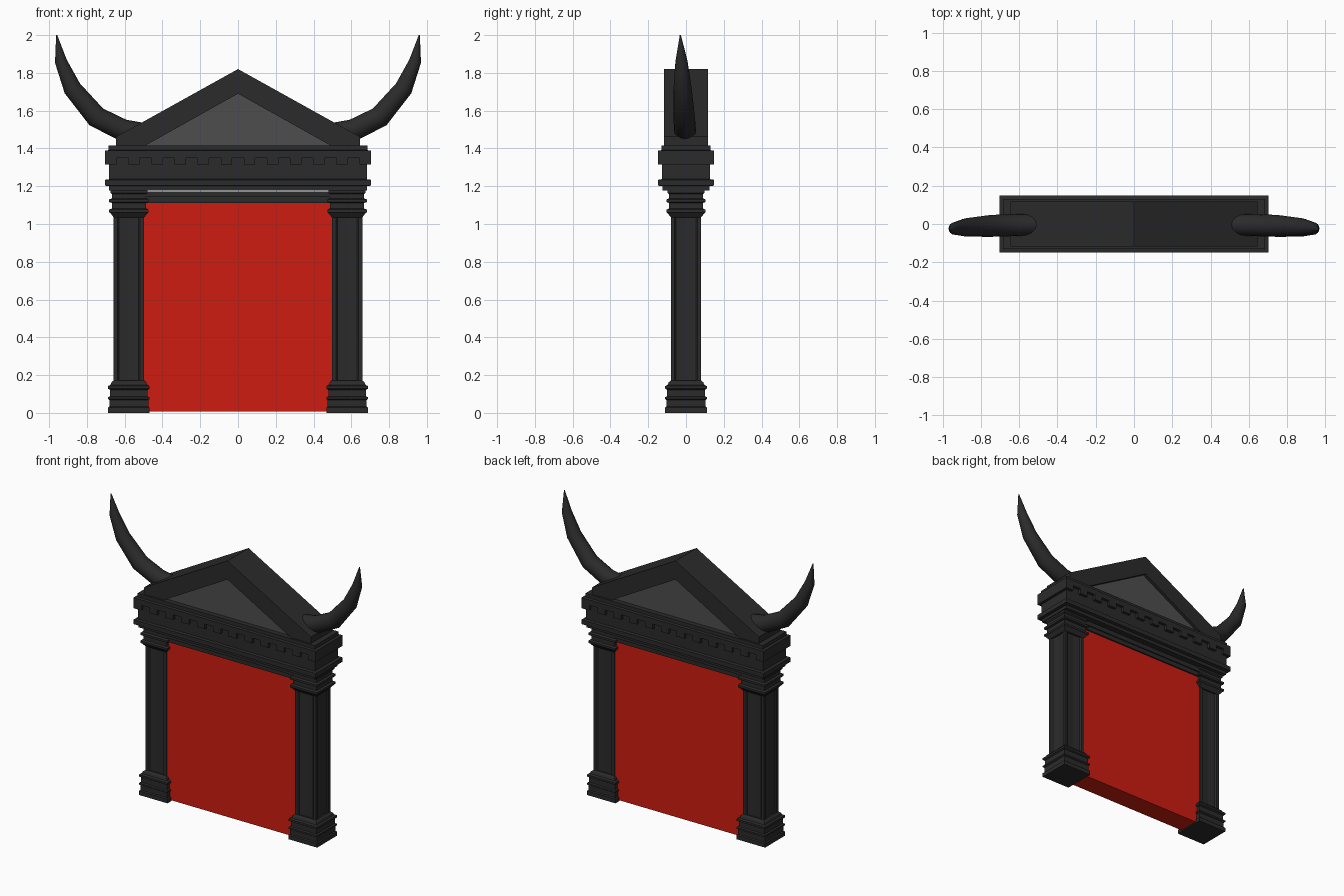
import bpy, bmesh
from mathutils import Vector

if "Cube" in bpy.data.objects:
    bpy.data.objects.remove(bpy.data.objects["Cube"])


def material(name, rgb):
    m = bpy.data.materials.new(name)
    m.diffuse_color = (*rgb, 1)
    m.use_nodes = True
    m.node_tree.nodes["Principled BSDF"].inputs["Base Color"].default_value = m.diffuse_color
    return m


STONE = material("dark_stone", (0.024, 0.024, 0.024))
SLATE = material("grey_slate", (0.075, 0.075, 0.075))
RED = material("red_panel", (0.62, 0.012, 0.005))


def loft(name, rings, mat, smooth=False):
    """Closed skin through rings that all have the same number of points."""
    bm = bmesh.new()
    vs = [[bm.verts.new(p) for p in ring] for ring in rings]
    n = len(rings[0])
    for a, b in zip(vs, vs[1:]):
        for i in range(n):
            j = (i + 1) % n
            bm.faces.new((a[i], a[j], b[j], b[i]))
    bm.faces.new(vs[0][::-1])
    bm.faces.new(vs[-1])
    bmesh.ops.recalc_face_normals(bm, faces=bm.faces)
    me = bpy.data.meshes.new(name)
    bm.to_mesh(me)
    bm.free()
    me.materials.append(mat)
    ob = bpy.data.objects.new(name, me)
    bpy.context.collection.objects.link(ob)
    if smooth:
        bpy.context.view_layer.objects.active = ob
        ob.select_set(True)
        bpy.ops.object.shade_smooth_by_angle()
        ob.select_set(False)
    return ob


def rect(cx, hx, hy, z):
    return [(cx - hx, -hy, z), (cx + hx, -hy, z), (cx + hx, hy, z), (cx - hx, hy, z)]


def box(name, hx, hy, z0, z1, mat=STONE, cx=0):
    return loft(name, [rect(cx, hx, hy, z0), rect(cx, hx, hy, z1)], mat)


def extrude_y(name, pts, y0, y1, mat):
    return loft(name, [[(x, y, z) for x, z in pts] for y in (y0, y1)], mat)


# stepped mouldings as (half width, height)
BASE = [(.11, 0), (.11, .028), (.103, .034), (.103, .068), (.11, .073), (.11, .083),
        (.10, .088), (.10, .122), (.11, .128), (.11, .142), (.097, .148), (.092, .162), (.08, .172)]
CAPITAL = [(.08, 1.035), (.098, 1.058), (.104, 1.062), (.104, 1.076), (.09, 1.082), (.09, 1.112),
           (.104, 1.116), (.104, 1.13), (.09, 1.136), (.09, 1.158), (.098, 1.165), (.098, 1.182)]

# shaft cross-section: one hollowed side turned four times
side = [(-.08, -.08), (-.06, -.08), (-.052, -.071), (0, -.067), (.052, -.071), (.06, -.08)]
section = []
for turn in range(4):
    section += side
    side = [(-y, x) for x, y in side]

# horn path as (x, y, z, radius)
HORN = [(.50, -.003, 1.48, .055), (.61, -.005, 1.497, .058), (.75, -.01, 1.567, .057),
        (.877, -.018, 1.718, .048), (.938, -.024, 1.862, .032), (.96, -.03, 2.0, .003)]

for s, label in ((-1, "left"), (1, "right")):
    # pillars
    cx = s * .578
    loft(label + "_pillar_base", [rect(cx, h, h, z) for h, z in BASE], STONE)
    loft(label + "_pillar_shaft", [[(cx + x, y, z) for x, y in section] for z in (.16, 1.05)], STONE)
    loft(label + "_pillar_capital", [rect(cx, h, h, z) for h, z in CAPITAL], STONE)
    # horns
    bpy.ops.mesh.primitive_circle_add(vertices=16, radius=1)
    circle = bpy.context.object
    unit = [v.co.copy() for v in circle.data.vertices]
    bpy.data.objects.remove(circle)
    pts = [Vector((s * x, y, z)) for x, y, z, r in HORN]
    rings = []
    for i, p in enumerate(pts):
        t = (pts[min(i + 1, len(pts) - 1)] - pts[max(i - 1, 0)]).normalized()
        u = t.cross(Vector((0, 1, 0))).normalized()
        w = t.cross(u)
        rings.append([p + HORN[i][3] * (c.x * u + c.y * w) for c in unit])
    loft(label + "_horn", rings, STONE, True)

# door panel and lintel
box("door_panel", .50, .072, .008, 1.12, RED)
box("lintel_lower", .58, .082, 1.112, 1.146)
box("lintel_upper", .60, .09, 1.142, 1.173)

# entablature, as (half width, half depth, height)
ENTAB = [(.682, .125, 1.178), (.682, .125, 1.2), (.703, .148, 1.203), (.703, .148, 1.234),
         (.683, .128, 1.237), (.683, .128, 1.35), (.703, .148, 1.35), (.703, .148, 1.388),
         (.685, .13, 1.391), (.685, .13, 1.416)]
loft("entablature", [rect(0, hx, hy, z) for hx, hy, z in ENTAB], STONE)
for i in range(12):
    x = -.673 + i * 1.346 / 11
    box("dentil", .03, .148, 1.314, 1.352, STONE, x)

# pediment frame with an open triangle, then the recessed infill
for s, label in ((-1, "left"), (1, "right")):
    half = [(0, 1.82), (.645, 1.462), (.645, 1.41), (.50, 1.41), (0, 1.69)]
    extrude_y(label + "_pediment_slope", [(s * x, z) for x, z in half], -.117, .117, STONE)
extrude_y("pediment_infill", [(-.51, 1.412), (.51, 1.412), (0, 1.70)], -.095, .095, SLATE)
